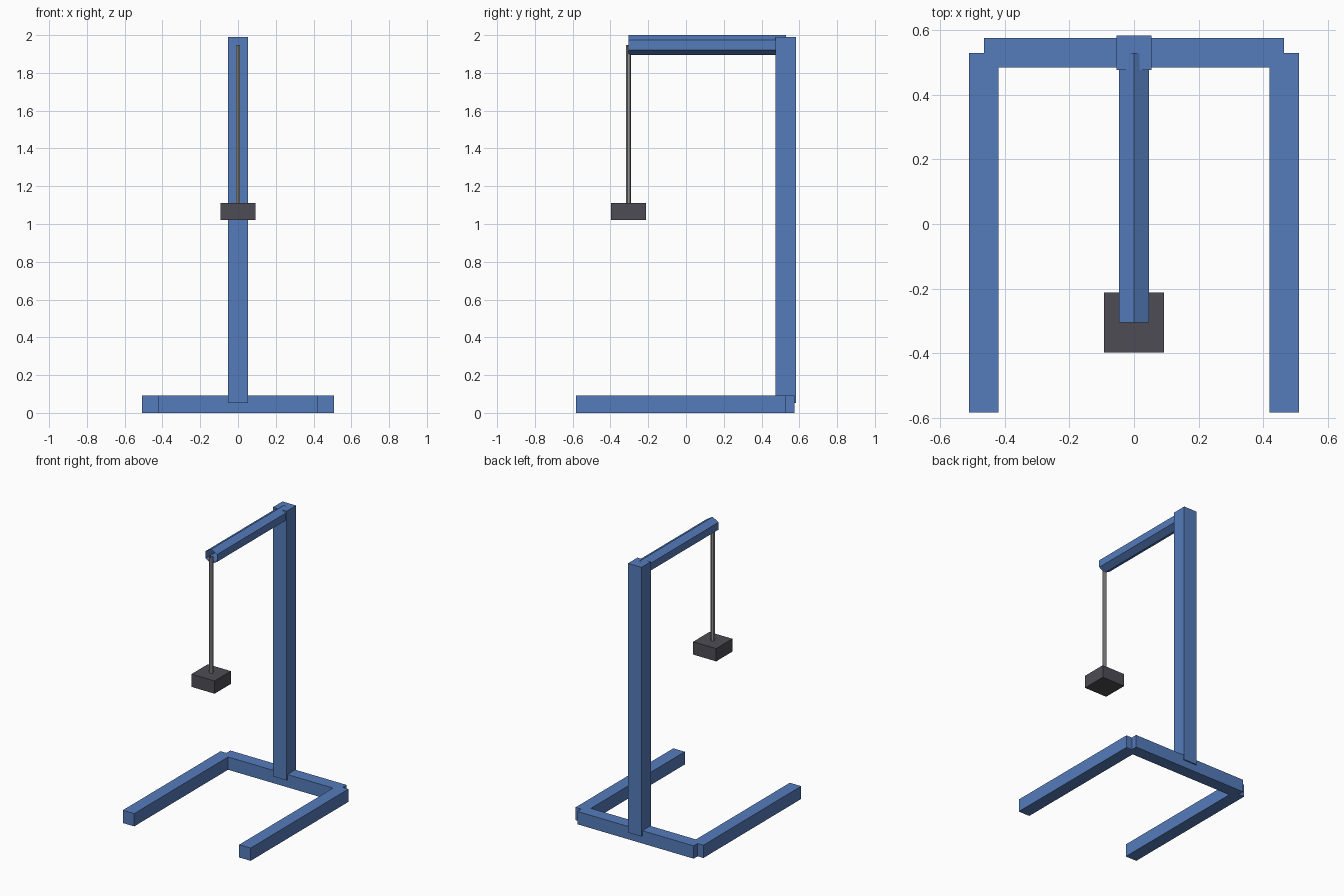
import bpy
import bmesh
from mathutils import Matrix

cube = bpy.data.objects.get("Cube")
if cube:
    bpy.data.objects.remove(cube, do_unlink=True)


def material(name, rgb):
    mat = bpy.data.materials.new(name)
    mat.use_nodes = True
    color = (*rgb, 1)
    mat.diffuse_color = color
    mat.node_tree.nodes["Principled BSDF"].inputs["Base Color"].default_value = color
    return mat


def finish(name, bm, mat):
    mesh = bpy.data.meshes.new(name)
    bm.to_mesh(mesh)
    bm.free()
    mesh.materials.append(mat)
    obj = bpy.data.objects.new(name, mesh)
    bpy.context.collection.objects.link(obj)
    return obj


def box(name, low, high, mat):
    bm = bmesh.new()
    bmesh.ops.create_cube(bm, size=1)
    for v in bm.verts:
        v.co = [l + (c + 0.5) * (h - l) for l, h, c in zip(low, high, v.co)]
    return finish(name, bm, mat)


def open_tube(name, start, end, radius, mat):
    """Six-sided tube without end caps."""
    axis = end - start
    turn = axis.to_track_quat("Z", "Y").to_matrix().to_4x4()
    bm = bmesh.new()
    bmesh.ops.create_cone(bm, cap_ends=False, segments=6, radius1=radius,
                          radius2=radius, depth=axis.length,
                          matrix=Matrix.Translation((start + end) / 2) @ turn)
    return finish(name, bm, mat)


def point(x, y, z):
    return Matrix.Translation((x, y, z)).to_translation()


blue = material("blue paint", (0.09, 0.2, 0.5))
steel = material("grey steel", (0.28, 0.28, 0.28))
iron = material("dark iron", (0.075, 0.073, 0.09))

# U-shaped base
for side, sign in (("left", 1), ("right", -1)):
    xs = sorted((sign * 0.418, sign * 0.509))
    box(side + "_foot", (xs[0], -0.583, 0), (xs[1], 0.529, 0.092), blue)
box("rear_crossbar", (-0.463, 0.484, 0), (0.463, 0.574, 0.092), blue)

# Upright column and open boom
box("column", (-0.054, 0.475, 0.053), (0.054, 0.583, 1.99), blue)
open_tube("boom", point(0, -0.304, 1.947), point(0, 0.529, 1.947), 0.053, blue)

# Hanging rod and weight
open_tube("hanging_rod", point(0, -0.304, 1.06), point(0, -0.304, 1.947), 0.0135, steel)
box("weight", (-0.092, -0.397, 1.02), (0.092, -0.212, 1.112), iron)
